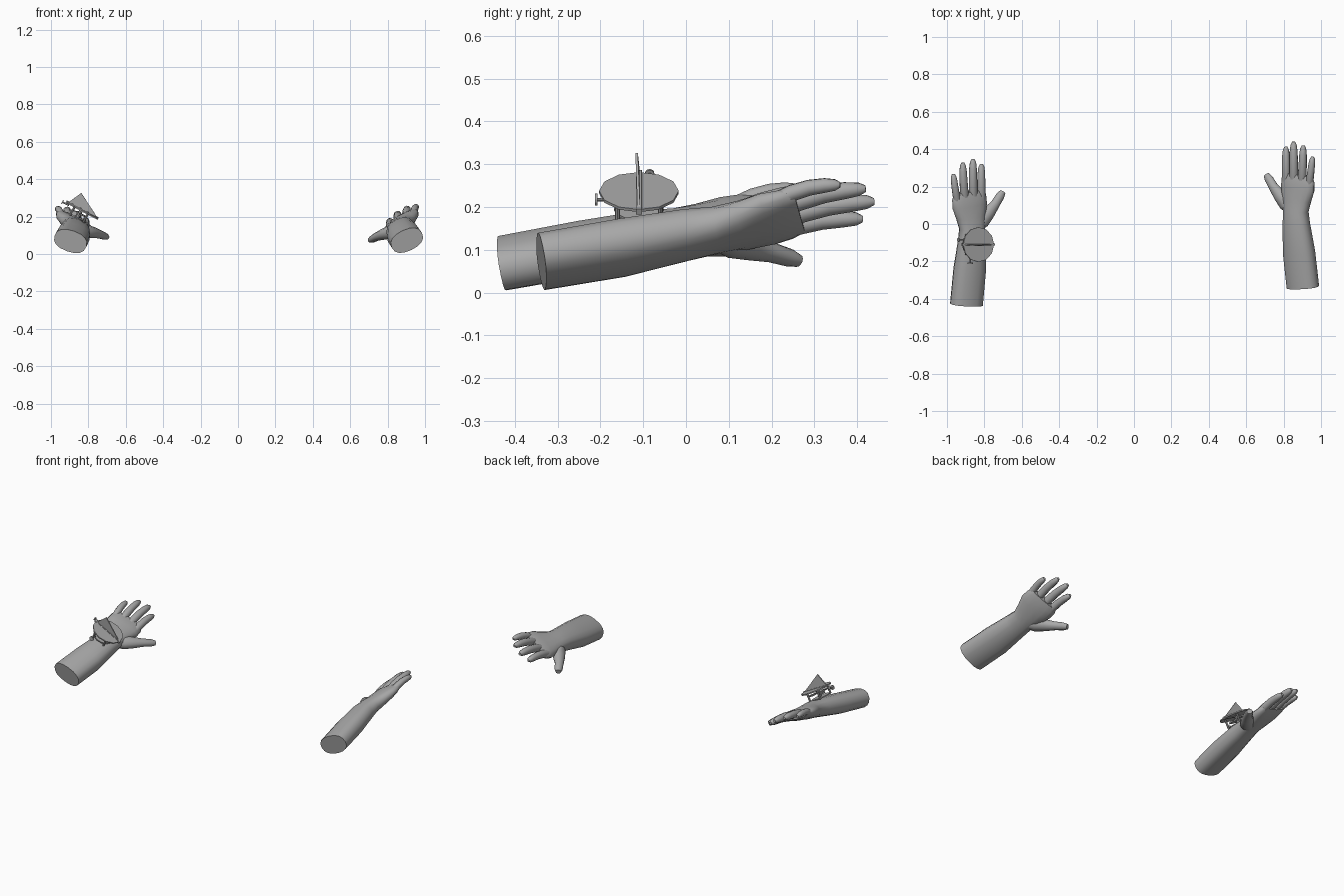
import bpy, bmesh, math
from mathutils import Vector, Matrix

cube = bpy.data.objects.get("Cube")
if cube:
    bpy.data.objects.remove(cube)


def material(name, value):
    m = bpy.data.materials.new(name)
    m.use_nodes = True
    colour = (value, value, value, 1)
    m.diffuse_color = colour
    m.node_tree.nodes["Principled BSDF"].inputs["Base Color"].default_value = colour
    return m


GREY = material("plain grey", 0.4)


def finish(name, bm, matrix, angle=40):
    bm.transform(matrix)
    bmesh.ops.recalc_face_normals(bm, faces=bm.faces)
    mesh = bpy.data.meshes.new(name)
    bm.to_mesh(mesh)
    bm.free()
    mesh.materials.append(GREY)
    ob = bpy.data.objects.new(name, mesh)
    bpy.context.collection.objects.link(ob)
    bpy.ops.object.select_all(action='DESELECT')
    ob.select_set(True)
    bpy.context.view_layer.objects.active = ob
    bpy.ops.object.shade_smooth_by_angle(angle=math.radians(angle))
    return ob


def loft(name, sections, matrix, sides=16, power=0.85):
    """Skin rounded rings: each section is (x, y, z, half width, half depth, roll)."""
    bm = bmesh.new()
    centres = [Vector(s[:3]) for s in sections]
    rings = []
    for i, (c, s) in enumerate(zip(centres, sections)):
        t = (centres[min(i + 1, len(centres) - 1)] - centres[max(i - 1, 0)]).normalized()
        roll = math.radians(s[5])
        side = Vector((math.cos(roll), 0, math.sin(roll)))
        side = (side - t * side.dot(t)).normalized()
        up = side.cross(t)
        ring = []
        for k in range(sides):
            a = math.tau * k / sides
            u, v = (math.copysign(abs(f) ** power, f) for f in (math.cos(a), math.sin(a)))
            ring.append(bm.verts.new(c + side * u * s[3] + up * v * s[4]))
        rings.append(ring)
    for r, q in zip(rings, rings[1:]):
        for k in range(sides):
            n = (k + 1) % sides
            bm.faces.new((r[k], r[n], q[n], q[k]))
    bm.faces.new(rings[0])
    bm.faces.new(rings[-1])
    return finish(name, bm, matrix, 50)


# Forearm, wrist and palm
ARM = [
    (.903, -.338, .073, .090, .058, 25),
    (.882, -.15, .105, .089, .060, 25),
    (.868, 0, .135, .075, .054, 26),
    (.865, .07, .146, .071, .047, 28),
    (.870, .13, .157, .084, .042, 30),
    (.875, .19, .172, .101, .036, 31),
    (.877, .235, .183, .100, .030, 31),
    (.878, .265, .190, .088, .021, 31),
]
THUMB = [
    (.850, .07, .130, .030, .030, 25),
    (.815, .11, .118, .044, .036, 25),
    (.778, .155, .106, .036, .030, 25),
    (.745, .20, .094, .026, .023, 25),
    (.720, .243, .081, .024, .020, 25),
    (.707, .264, .074, .016, .014, 25),
]
# Fingers: position across the palm, tip, thickness
FINGERS = {
    "index_finger": (-.072, (.812, .413, .172), .022),
    "middle_finger": (-.024, (.853, .440, .213), .023),
    "ring_finger": (.026, (.905, .420, .243), .022),
    "little_finger": (.070, (.955, .360, .252), .019),
}


def finger(name, across, tip, r, matrix):
    roll = math.radians(31)
    base = Vector((.876 + across * math.cos(roll), .20, .175 + across * math.sin(roll)))
    tip = Vector(tip)
    shape = [(0, 1), (.3, 1.05), (.55, 1), (.78, .92), (.93, .72), (1, .35)]
    sections = []
    for t, k in shape:
        p = base.lerp(tip, t)
        p.z += .012 * math.sin(math.pi * t)
        sections.append((*p, r * k, r * k, 31))
    loft(name, sections, matrix, 10, 1)


def arm(prefix, matrix):
    loft(prefix + "_forearm_and_palm", ARM, matrix)
    loft(prefix + "_thumb", THUMB, matrix, 12, 1)
    for name, (across, tip, r) in FINGERS.items():
        finger(f"{prefix}_{name}", across, tip, r, matrix)


pivot = Vector((-.86, 0, .14))
mirror = (Matrix.Translation(pivot + Vector((0, -.092, 0)))
          @ Matrix.Rotation(math.radians(-6), 4, 'Y')
          @ Matrix.Translation(-pivot) @ Matrix.Scale(-1, 4, (1, 0, 0)))
arm("left", Matrix())
arm("right", mirror)

# Sundial, tilted with the right wrist
DIAL = Matrix.Translation((-.832, -.11, .235)) @ Matrix.Rotation(math.radians(28), 4, 'Y')


def disc(name, place, radius, depth, sides=12, tooth=0, axis=None):
    bm = bmesh.new()
    bmesh.ops.create_cone(bm, cap_ends=True, segments=sides, radius1=radius,
                          radius2=radius, depth=depth)
    for v in bm.verts:
        if tooth and round(math.atan2(v.co.y, v.co.x) / math.tau * sides - .25) % 2:
            v.co.xy *= 1 - tooth
    turn = Matrix.Rotation(math.pi / 2, 4, axis) if axis else Matrix()
    finish(name, bm, DIAL @ Matrix.Translation(place) @ turn, 25)


def plate(name, outline, thick):
    """Upright plate across the dial from a (u, height) outline."""
    bm = bmesh.new()
    face = bm.faces.new([bm.verts.new((u, -thick / 2, n)) for u, n in outline])
    new = bmesh.ops.extrude_face_region(bm, geom=[face])["geom"]
    bmesh.ops.translate(bm, vec=(0, thick, 0),
                        verts=[g for g in new if isinstance(g, bmesh.types.BMVert)])
    finish(name, bm, DIAL @ Matrix.Rotation(math.radians(4), 4, 'X'), 25)


disc("dial_plate", (0, 0, 0), .093, .007)
plate("gnomon", [(-.085, .002), (.09, .002), (-.048, .078)], .006)
plate("gnomon_foot", [(-.098, -.008), (.096, -.008), (.096, .006), (-.098, .006)], .014)

# Works beneath the dial
disc("base_plate", (-.012, 0, -.052), .058, .006)
for i, (u, v) in enumerate([(-.045, -.05), (.035, -.05), (-.045, .05), (.035, .05)]):
    disc(f"support_post_{i + 1}", (u, v, -.03), .006, .055, 8)
disc("large_gear", (-.005, -.02, -.025), .036, .008, 24, .18)
disc("small_gear", (.005, .042, -.022), .024, .008, 16, .2)
disc("side_gear", (-.045, .02, -.03), .02, .008, 16, .2)
disc("gear_axle", (-.005, 0, -.028), .01, .05, 8)
disc("front_crown_stem", (-.03, -.08, -.036), .004, .04, 8, 0, 'X')
disc("front_crown", (-.03, -.1, -.036), .014, .006, 12, 0, 'X')
disc("side_crown_stem", (-.095, .025, -.012), .004, .04, 8, 0, 'Y')
disc("side_crown", (-.114, .025, -.012), .011, .006, 12, 0, 'Y')
